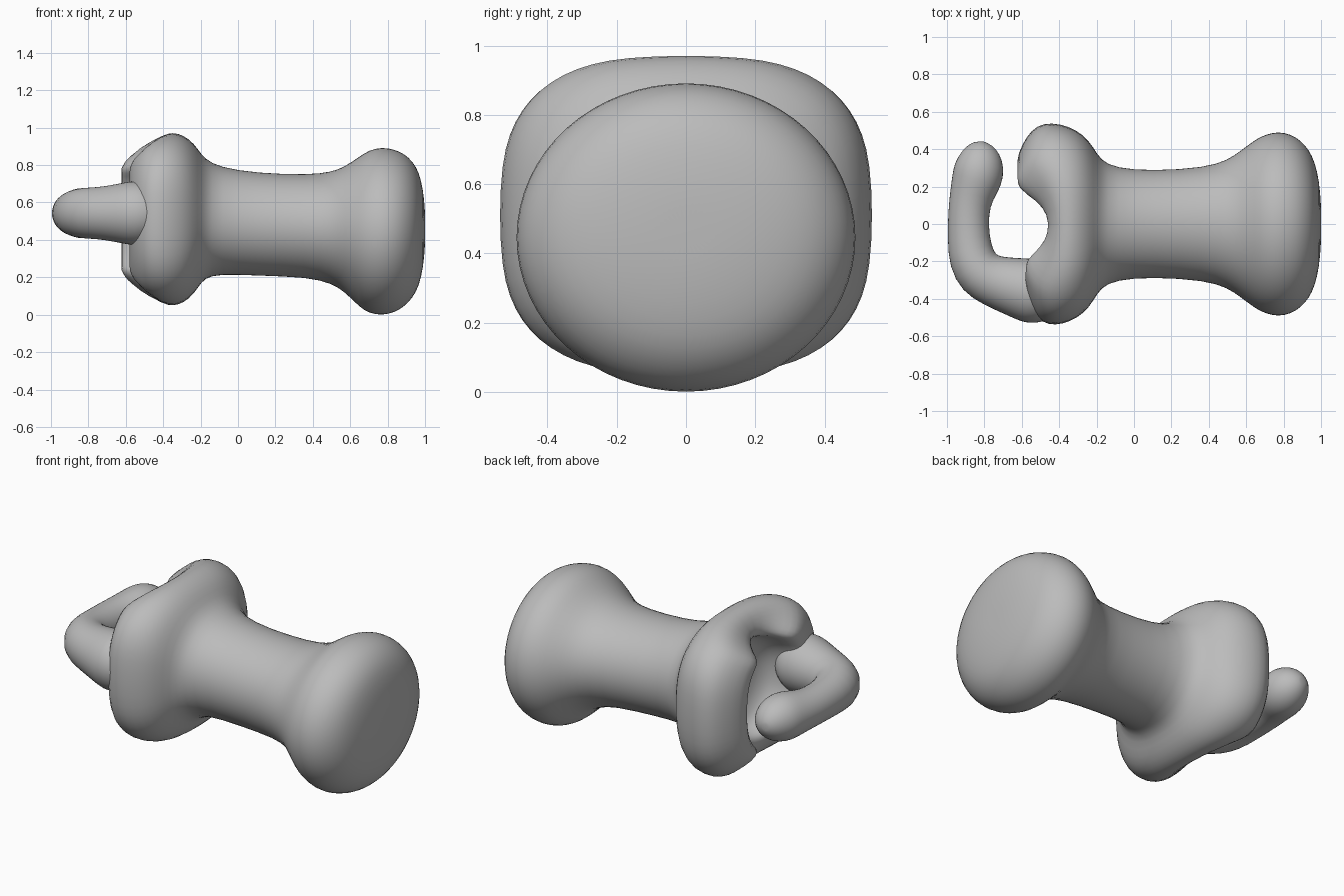
import bpy
import bmesh
import math
from mathutils import Vector

cube = bpy.data.objects.get("Cube")
if cube:
    bpy.data.objects.remove(cube)

grey = bpy.data.materials.new("plain grey")
grey.use_nodes = True
colour = (0.5, 0.5, 0.5, 1)
grey.diffuse_color = colour
grey.node_tree.nodes["Principled BSDF"].inputs["Base Color"].default_value = colour


def skin(name, rings):
    """Join closed rings into a capped, smooth surface."""
    bm = bmesh.new()
    loops = [[bm.verts.new(p) for p in ring] for ring in rings]
    for a, b in zip(loops, loops[1:]):
        for i in range(len(a)):
            j = (i + 1) % len(a)
            bm.faces.new((a[i], a[j], b[j], b[i]))
    for loop in (loops[0], loops[-1]):
        hub = bm.verts.new(sum((v.co for v in loop), Vector()) / len(loop))
        for i in range(len(loop)):
            bm.faces.new((hub, loop[i], loop[(i + 1) % len(loop)]))
    bmesh.ops.recalc_face_normals(bm, faces=bm.faces)
    for f in bm.faces:
        f.smooth = True
    mesh = bpy.data.meshes.new(name)
    bm.to_mesh(mesh)
    bm.free()
    mesh.materials.append(grey)
    obj = bpy.data.objects.new(name, mesh)
    bpy.context.collection.objects.link(obj)
    sub = obj.modifiers.new("smooth", "SUBSURF")
    sub.levels = sub.render_levels = 1
    return obj


def body_ring(x, ry, rz, zc, power=2, reach=0, n=32):
    """Rounded section across x; reach pulls the side lips forward."""
    ring = []
    for i in range(n):
        t = math.tau * i / n
        c, s = math.cos(t), math.sin(t)
        y = math.copysign(abs(c) ** (2 / power), c) * ry
        z = math.copysign(abs(s) ** (2 / power), s) * rz
        lip = min(1, abs(c) / 0.55) ** 1.4
        if c < 0:
            lip *= 0.75  # the lip on the hook side is lower
        ring.append(Vector((x - reach * lip, y, zc + z)))
    return ring


# Body: end knob, waist, collar, lip and hollow
body = [
    (1.0, .11, .1, .46), (.99, .23, .21, .46), (.968, .33, .305, .458),
    (.935, .4, .365, .455), (.89, .45, .41, .452), (.84, .482, .437, .448),
    (.77, .498, .453, .446), (.7, .48, .438, .444), (.65, .455, .405, .443),
    (.57, .393, .335, .457), (.5, .343, .3, .465), (.38, .303, .275, .474),
    (.1, .285, .275, .483), (-.1, .3, .287, .503),
    (-.18, .345, .32, .515, 2.2), (-.215, .41, .375, .515, 2.5),
    (-.26, .48, .43, .512, 2.8, .01), (-.32, .525, .463, .511, 2.9, .03),
    (-.37, .545, .463, .51, 2.9, .07), (-.41, .53, .44, .51, 2.8, .11),
    (-.435, .47, .4, .51, 2.7, .14), (-.45, .38, .355, .51, 2.6, .17),
    (-.445, .3, .315, .51, 2.6, .185), (-.42, .26, .29, .51, 2.5, .16),
    (-.38, .26, .28, .51, 2.4, .08), (-.34, .22, .24, .51, 2.2, .02),
    (-.32, .1, .11, .51),
]
skin("body", [body_ring(*row) for row in body])

# Hook: x, y, radius along its path
path = [
    (-.4, -.39, .11), (-.46, -.38, .15), (-.52, -.365, .175),
    (-.58, -.35, .172), (-.66, -.33, .155), (-.75, -.305, .14),
    (-.825, -.265, .138), (-.868, -.19, .128), (-.885, -.08, .113),
    (-.886, .06, .11), (-.868, .16, .118), (-.838, .24, .138),
    (-.826, .31, .135), (-.828, .37, .112), (-.832, .415, .075),
    (-.835, .44, .03),
]
points = [Vector((x, y, .543)) for x, y, r in path]
rings = []
for i, p in enumerate(points):
    ahead = points[min(i + 1, len(points) - 1)]
    along = (ahead - points[max(i - 1, 0)]).normalized()
    side = along.cross(Vector((0, 0, 1)))
    r = path[i][2]
    rings.append([p + side * r * math.cos(math.tau * k / 20)
                  + Vector((0, 0, 1)) * r * math.sin(math.tau * k / 20)
                  for k in range(20)])
skin("hook", rings)
